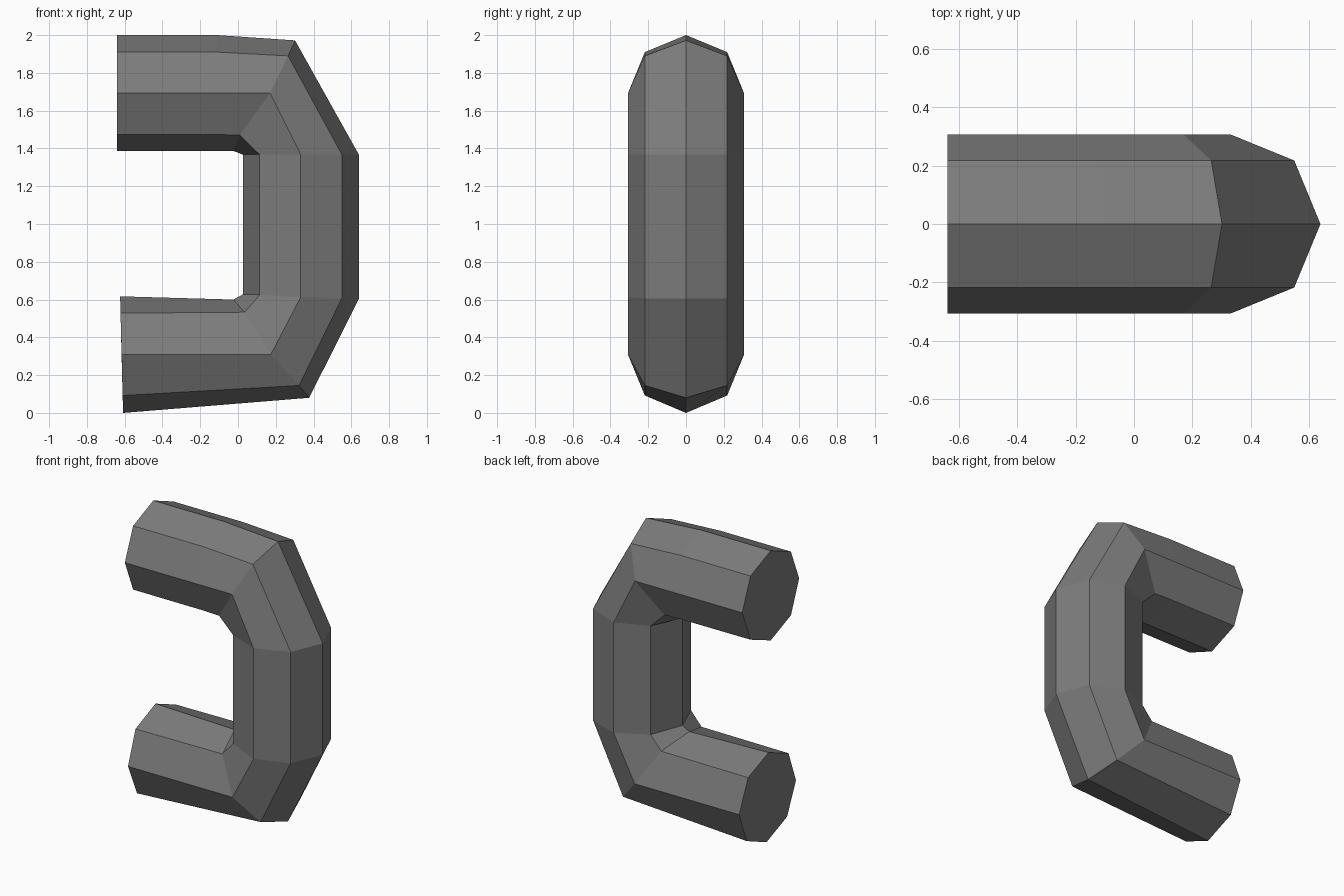
import bpy, bmesh

if "Cube" in bpy.data.objects:
    bpy.data.objects.remove(bpy.data.objects["Cube"])

# Half-section widths from the outer ridge to the inner ridge of the octagonal tube
WIDTHS = [0.0, 0.218, 0.307, 0.218, 0.0]

# Section stations along the C, each as (x, z) from outer ridge to inner ridge
STATIONS = [
    [(-0.64, 2.0), (-0.64, 1.91), (-0.64, 1.693), (-0.64, 1.475), (-0.64, 1.387)],   # top end
    [(-0.11, 2.0), (-0.11, 1.91), (-0.11, 1.693), (-0.11, 1.474), (-0.11, 1.387)],   # top arm
    [(0.302, 1.972), (0.265, 1.89), (0.17, 1.693), (0.01, 1.47), (-0.025, 1.387)],   # top bend
    [(0.64, 1.367), (0.55, 1.367), (0.332, 1.367), (0.115, 1.367), (0.027, 1.367)],  # upright top
    [(0.64, 0.605), (0.55, 0.607), (0.332, 0.613), (0.115, 0.625), (0.027, 0.628)],  # upright bottom
    [(0.377, 0.08), (0.323, 0.145), (0.173, 0.308), (0.035, 0.533), (-0.025, 0.60)],  # bottom bend
    [(-0.608, 0.0), (-0.611, 0.092), (-0.616, 0.308), (-0.622, 0.528), (-0.624, 0.617)],  # bottom end
]


def add_ring(bm, station):
    """Mirror a half section across y = 0 into a closed eight-sided ring."""
    front = [bm.verts.new((x, -w, z)) for (x, z), w in zip(station, WIDTHS)]
    back = [bm.verts.new((x, w, z)) for (x, z), w in zip(station[1:-1], WIDTHS[1:-1])]
    return front + back[::-1]


# Bent tube: bridge neighbouring rings and cap the two ends
bm = bmesh.new()
rings = [add_ring(bm, s) for s in STATIONS]
for a, b in zip(rings, rings[1:]):
    for i in range(8):
        j = (i + 1) % 8
        bm.faces.new((a[i], a[j], b[j], b[i]))
bm.faces.new(rings[0])
bm.faces.new(rings[-1])
bmesh.ops.recalc_face_normals(bm, faces=bm.faces)

mesh = bpy.data.meshes.new("bent_tube")
bm.to_mesh(mesh)
bm.free()
bpy.context.collection.objects.link(bpy.data.objects.new("bent_tube", mesh))

# Dark grey finish
dark = bpy.data.materials.new("dark_grey")
dark.diffuse_color = (0.2, 0.2, 0.2, 1)
dark.use_nodes = True
dark.node_tree.nodes["Principled BSDF"].inputs["Base Color"].default_value = dark.diffuse_color
mesh.materials.append(dark)
